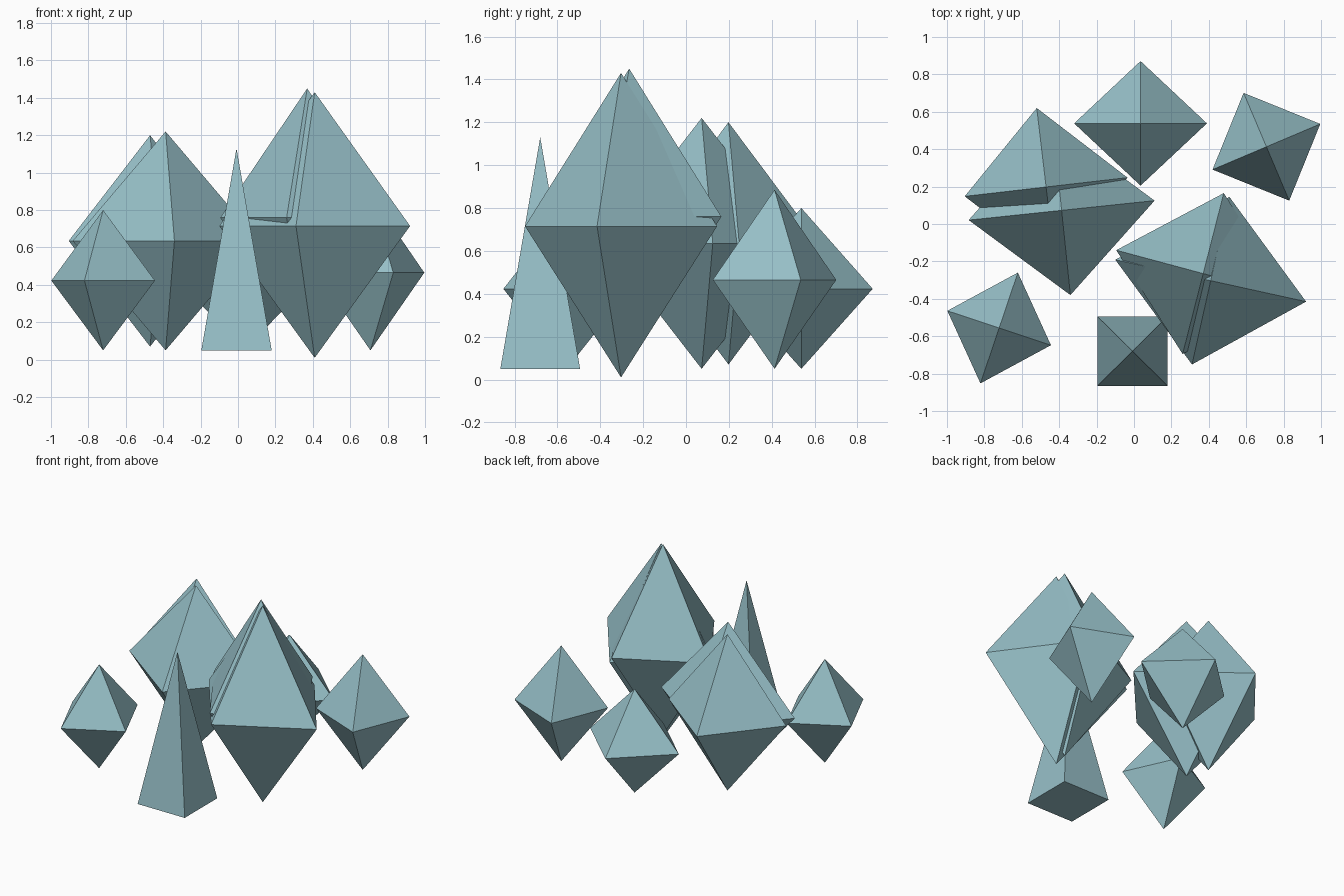
import bpy
import bmesh
from mathutils import Vector

if "Cube" in bpy.data.objects:
    bpy.data.objects.remove(bpy.data.objects["Cube"])

# One pale teal mineral colour
teal = bpy.data.materials.new("pale_teal_crystal")
teal.diffuse_color = (0.31, 0.53, 0.58, 1.0)
teal.use_nodes = True
teal.node_tree.nodes["Principled BSDF"].inputs["Base Color"].default_value = teal.diffuse_color


def crystal(name, center, arm_a, arm_b, z_ring, z_top, z_bottom=None):
    """Four-sided crystal: a ring spanned by two half-diagonals, a top tip and
    either a bottom tip or a flat base."""
    c, a, b = Vector(center), Vector(arm_a), Vector(arm_b)
    bm = bmesh.new()
    ring = [bm.verts.new((*p, z_ring)) for p in (c + a, c + b, c - a, c - b)]
    tips = [bm.verts.new((*c, z)) for z in (z_top, z_bottom) if z is not None]
    for tip in tips:
        for i in range(4):
            bm.faces.new((ring[i], ring[(i + 1) % 4], tip))
    if z_bottom is None:
        bm.faces.new(ring)
    bmesh.ops.recalc_face_normals(bm, faces=bm.faces)
    mesh = bpy.data.meshes.new(name)
    bm.to_mesh(mesh)
    bm.free()
    mesh.materials.append(teal)
    obj = bpy.data.objects.new(name, mesh)
    bpy.context.collection.objects.link(obj)
    return obj


# Tall twin crystals on the right
crystal("tall_crystal", (0.41, -0.303), (0.51, -0.112), (0.10, 0.448), 0.715, 1.43, 0.01)
crystal("tall_crystal_twin", (0.37, -0.265), (0.465, -0.125), (0.11, 0.43), 0.76, 1.45, 0.07)

# Medium twin crystals on the left
crystal("medium_crystal", (-0.387, 0.073), (0.497, 0.052), (-0.047, 0.453), 0.635, 1.22, 0.05)
crystal("medium_crystal_twin", (-0.47, 0.198), (0.435, 0.05), (-0.05, 0.422), 0.635, 1.20, 0.07)

# Small single crystals around the cluster
crystal("small_back_crystal", (0.035, 0.538), (0.355, 0), (0, 0.333), 0.423, 0.80, 0.05)
crystal("small_right_crystal", (0.708, 0.413), (0.288, 0.122), (-0.122, 0.288), 0.465, 0.885, 0.05)
crystal("small_left_crystal", (-0.721, -0.556), (0.277, -0.092), (0.10, 0.296), 0.423, 0.80, 0.05)

# Slender flat-based spike at the front
crystal("front_spike", (-0.008, -0.68), (0.188, 0.186), (-0.188, 0.186), 0.05, 1.13)
